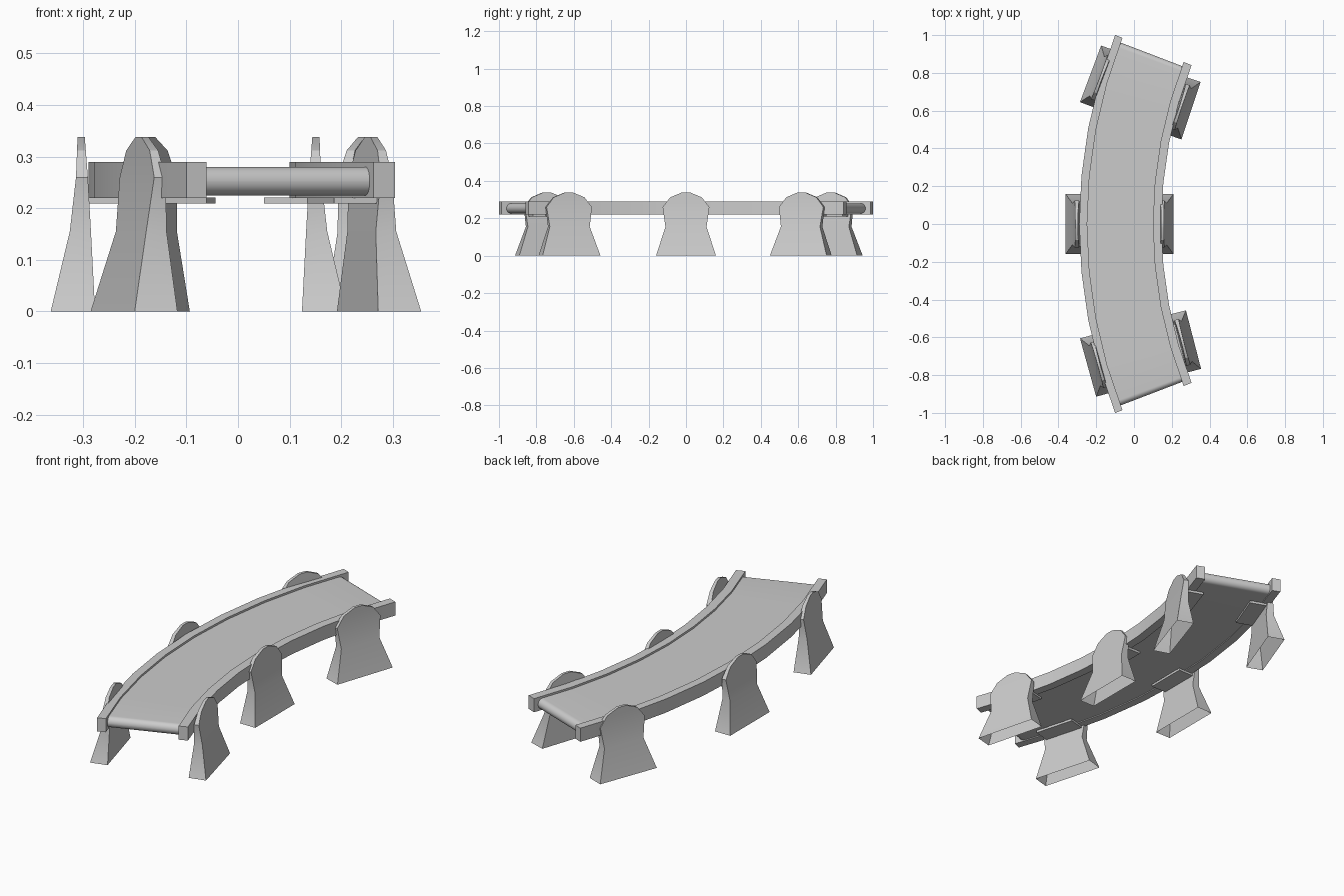
import bpy, bmesh
from math import sin, cos, radians, pi, asin
from mathutils import Vector

if "Cube" in bpy.data.objects:
    bpy.data.objects.remove(bpy.data.objects["Cube"])

grey = bpy.data.materials.new("plain_grey")
grey.use_nodes = True
grey.diffuse_color = (0.6, 0.6, 0.6, 1)
grey.node_tree.nodes["Principled BSDF"].inputs["Base Color"].default_value = (0.6, 0.6, 0.6, 1)

ARC_X = 2.44   # centre of the bend, on the +x side


def loft(name, rings, cap_start=True, cap_end=True):
    """Join four-cornered rings into one solid."""
    bm = bmesh.new()
    rows = [[bm.verts.new(p) for p in ring] for ring in rings]
    for a, b in zip(rows, rows[1:]):
        for i in range(4):
            j = (i + 1) % 4
            bm.faces.new((a[i], a[j], b[j], b[i]))
    if cap_start:
        bm.faces.new(rows[0])
    if cap_end:
        bm.faces.new(rows[-1])
    bmesh.ops.recalc_face_normals(bm, faces=bm.faces)
    mesh = bpy.data.meshes.new(name)
    bm.to_mesh(mesh)
    bm.free()
    mesh.materials.append(grey)
    obj = bpy.data.objects.new(name, mesh)
    bpy.context.collection.objects.link(obj)
    bpy.ops.object.select_all(action='DESELECT')
    obj.select_set(True)
    bpy.context.view_layer.objects.active = obj
    bpy.ops.object.shade_smooth_by_angle(angle=radians(30))
    return obj


def arc_sweep(name, r_in, r_out, stations):
    """Sweep a box section around the bend; stations are (angle, low z, high z)."""
    rings = []
    for a, lo, hi in stations:
        rings.append([(ARC_X - r * cos(a), r * sin(a), z)
                      for r, z in ((r_in, lo), (r_out, lo), (r_out, hi), (r_in, hi))])
    return loft(name, rings)


# Side rails
SEGS = 8
end = radians(21.5)
rail = [(end * (2 * i / SEGS - 1), 0.22, 0.29) for i in range(SEGS + 1)]
arc_sweep("right_rail", 2.688, 2.73, rail)
arc_sweep("left_rail", 2.295, 2.34, rail)

# Belt with rounded ends
mid, half, turn = 0.2525, 0.0275, radians(20.3)
nose = [(turn + half / 2.5 * sin(t), half * max(cos(t), 0.02))
        for t in (k * pi / 16 for k in range(1, 9))]
flat = [(turn * (2 * i / SEGS - 1), half) for i in range(SEGS + 1)]
path = [(-a, h) for a, h in reversed(nose)] + flat + nose
arc_sweep("belt", 2.336, 2.692, [(a, mid - h, mid + h) for a, h in path])

# Leg outline: height, half length, outer offset, inner offset
LEG = [(0, 0.16, 0, -0.086), (0.155, 0.11, -0.037, -0.078),
       (0.26, 0.125, -0.049, -0.072), (0.312, 0.085, -0.051, -0.068),
       (0.338, 0.022, -0.052, -0.066)]
# Bracket plate reaching in under the rail
PLATE = [(0.209, 0.105, -0.05, -0.16), (0.221, 0.105, -0.05, -0.16)]


def support(name, side, x, y, degrees):
    a = radians(degrees)
    out = Vector((cos(a), -sin(a), 0)) * side
    along = Vector((sin(a), cos(a), 0))
    base = Vector((x, y, 0))

    def rings(rows):
        return [[base + out * u + along * v + Vector((0, 0, z))
                 for u, v in ((o, -w), (o, w), (i, w), (i, -w))]
                for z, w, o, i in rows]

    loft(name + "_leg", rings(LEG), cap_start=False)   # hollow underneath
    loft(name + "_bracket", rings(PLATE))


support("back_right", -1, -0.23, 0.795, 20.5)
support("middle_right", -1, -0.363, 0, 0)
support("front_right", -1, -0.243, -0.76, -15.5)
support("back_left", 1, 0.302, 0.60, 18.5)
support("middle_left", 1, 0.21, 0, 0)
support("front_left", 1, 0.315, -0.612, -14.5)
